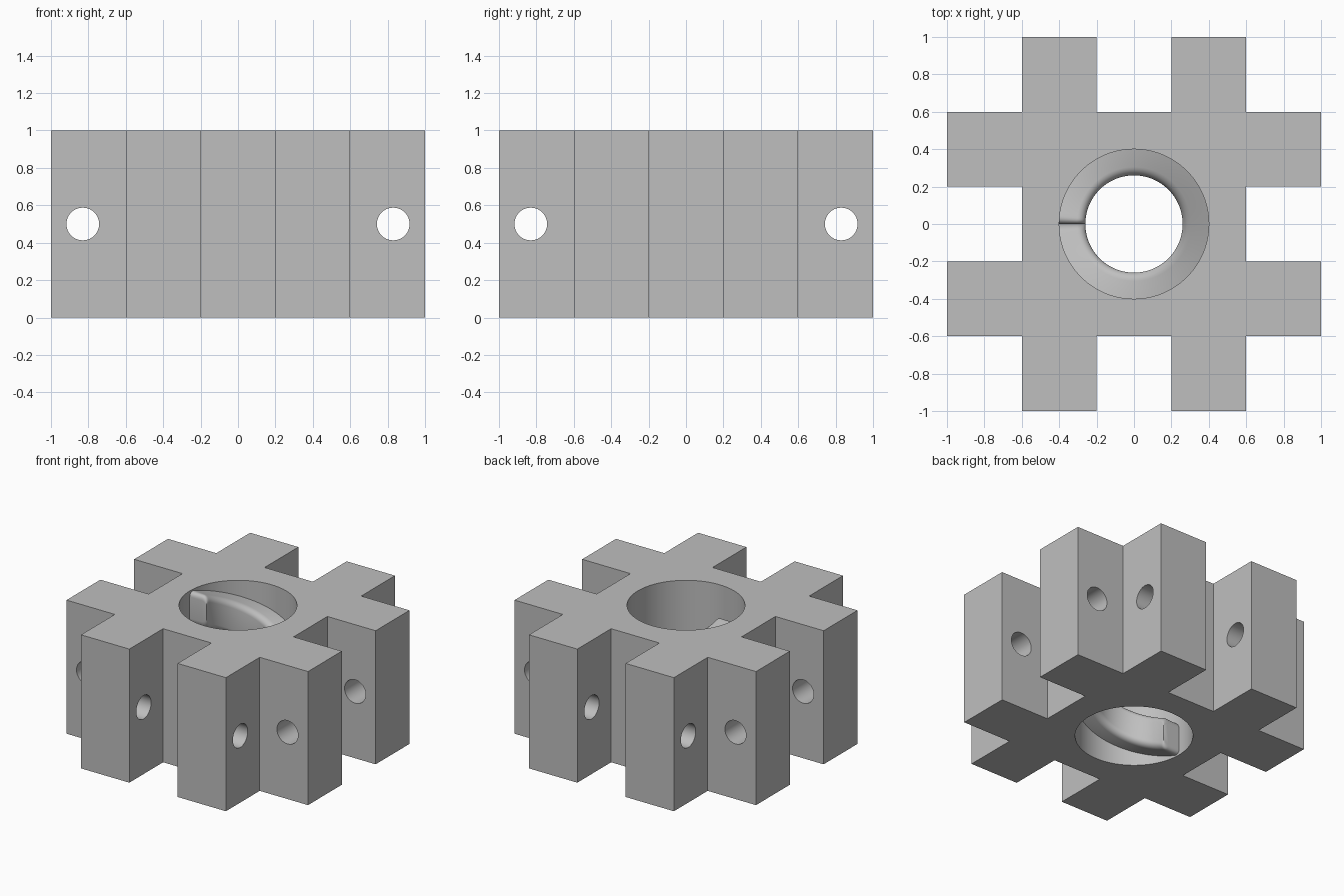
import bpy, bmesh, math
from mathutils import Matrix

cube = bpy.data.objects.get("Cube")
if cube:
    bpy.data.objects.remove(cube, do_unlink=True)

grey = bpy.data.materials.new("light_grey")
grey.use_nodes = True
colour = (0.52, 0.52, 0.52, 1)
grey.diffuse_color = colour
grey.node_tree.nodes["Principled BSDF"].inputs["Base Color"].default_value = colour


def make_object(name, bm):
    bmesh.ops.recalc_face_normals(bm, faces=bm.faces)
    mesh = bpy.data.meshes.new(name)
    bm.to_mesh(mesh)
    bm.free()
    mesh.materials.append(grey)
    obj = bpy.data.objects.new(name, mesh)
    bpy.context.collection.objects.link(obj)
    return obj


def select_only(obj):
    bpy.ops.object.select_all(action='DESELECT')
    obj.select_set(True)
    bpy.context.view_layer.objects.active = obj


def drill(target, radius, sides, matrix):
    """Cut a round hole through the target along the matrix's z axis."""
    bm = bmesh.new()
    bmesh.ops.create_cone(bm, cap_ends=True, segments=sides, radius1=radius,
                          radius2=radius, depth=3, matrix=matrix)
    cutter = make_object("hole_cutter", bm)
    cutter.hide_render = True
    mod = target.modifiers.new("hole", 'BOOLEAN')
    mod.operation = 'DIFFERENCE'
    mod.solver = 'EXACT'
    mod.object = cutter
    select_only(target)
    bpy.ops.object.modifier_apply(modifier=mod.name)
    bpy.data.objects.remove(cutter, do_unlink=True)


# Block: one quarter of the outline, turned four times and extruded
quarter = [(0.6, 0.2), (1, 0.2), (1, 0.6), (0.6, 0.6), (0.6, 1), (0.2, 1), (0.2, 0.6)]
outline = []
for turn in range(4):
    outline += quarter
    quarter = [(-y, x) for x, y in quarter]
bm = bmesh.new()
base = bm.faces.new([bm.verts.new((x, y, 0)) for x, y in outline])
top = bmesh.ops.extrude_face_region(bm, geom=[base])
bmesh.ops.translate(bm, vec=(0, 0, 1),
                    verts=[v for v in top["geom"] if isinstance(v, bmesh.types.BMVert)])
block = make_object("block", bm)

# Central bore and the cross holes through the arms
BORE = 0.4
drill(block, BORE, 96, Matrix.Translation((0, 0, 0.5)))
for side in (-0.83, 0.83):
    drill(block, 0.0875, 40, Matrix.Translation((side, 0, 0.5)) @ Matrix.Rotation(math.pi / 2, 4, 'X'))
    drill(block, 0.0875, 40, Matrix.Translation((0, side, 0.5)) @ Matrix.Rotation(math.pi / 2, 4, 'Y'))

# Thread: one turn of a rounded ridge inside the bore
INNER, HEIGHT, ROUND = 0.26, 0.25, 0.045
STEPS, CORNER = 120, 6


def section(half):
    """Radius and height of the ridge's section, with rounded inner corners."""
    pts = [(BORE + 0.01, half)]
    for sign in (1, -1):
        arc = []
        for i in range(CORNER + 1):
            a = math.pi / 2 * i / CORNER
            arc.append((INNER + ROUND * (1 - math.sin(a)),
                        sign * (half - ROUND * (1 - math.cos(a)))))
        pts += arc if sign > 0 else arc[::-1]
    return pts + [(BORE + 0.01, -half)]


# Extra positions near both ends give them a rounded edge
ease = [ROUND / BORE * (1 - math.cos(math.pi / 2 * i / CORNER)) for i in range(CORNER)]
full = 2 * math.pi
start = ROUND / BORE
middle = [start + (full - 2 * start) * i / STEPS for i in range(STEPS + 1)]
angles = ease + middle + [full - a for a in reversed(ease)]

bm = bmesh.new()
rings = []
for a in angles:
    gap = max(0, ROUND - BORE * min(a, full - a))
    drop = ROUND - math.sqrt(max(0, ROUND ** 2 - gap ** 2))
    centre = 1 - HEIGHT / 2 - (1 - HEIGHT) * a / full
    theta = math.pi - a
    rings.append([bm.verts.new((r * math.cos(theta), r * math.sin(theta), centre + z))
                  for r, z in section(HEIGHT / 2 - drop)])
for one, two in zip(rings, rings[1:]):
    for i in range(len(one)):
        j = (i + 1) % len(one)
        bm.faces.new((one[i], one[j], two[j], two[i]))
bm.faces.new(rings[0])
bm.faces.new(rings[-1][::-1])
thread = make_object("thread_ridge", bm)

for obj in (block, thread):
    select_only(obj)
    bpy.ops.object.shade_smooth_by_angle(angle=math.radians(30))
